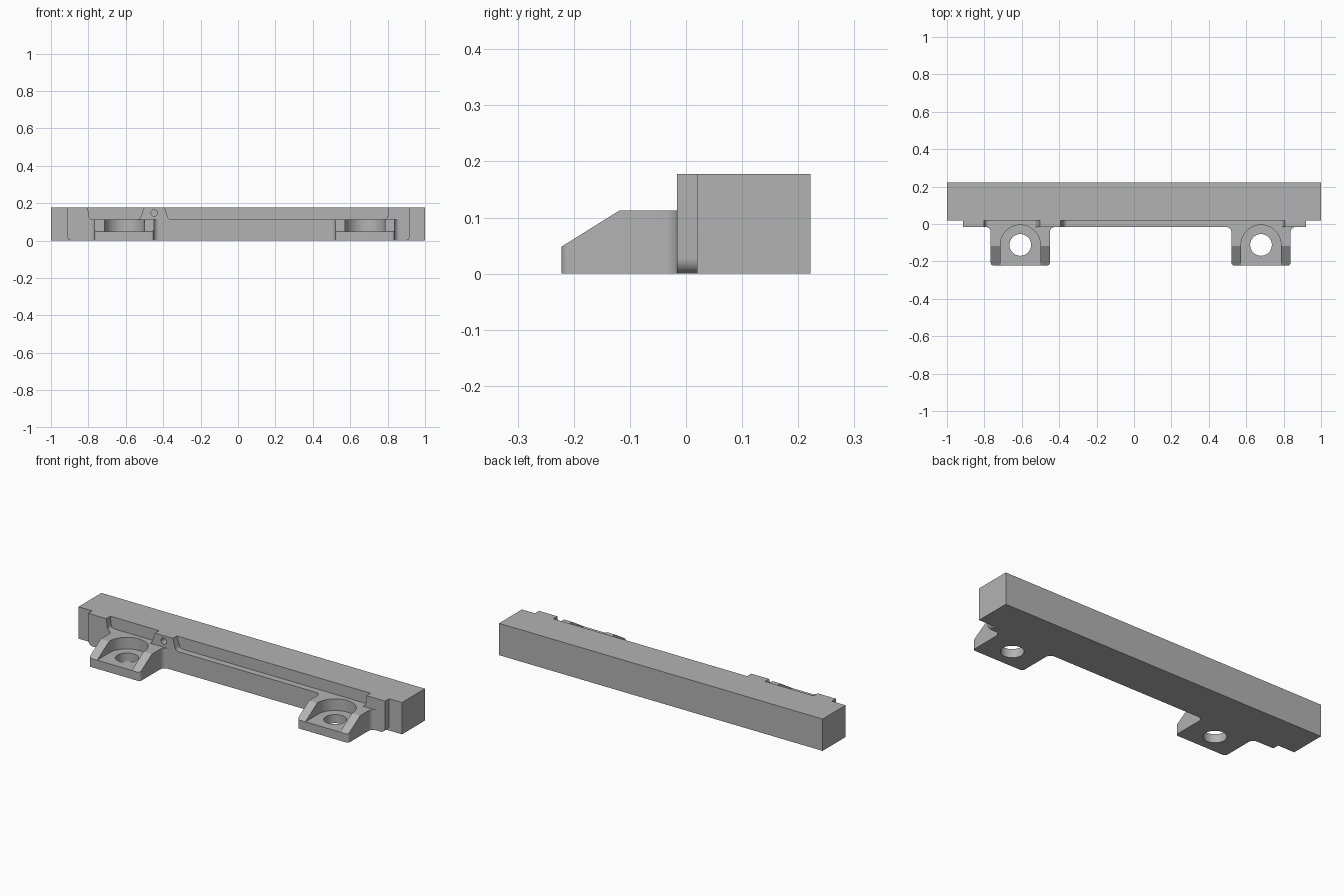
import bpy, bmesh, math
from mathutils import Vector

cube = bpy.data.objects.get("Cube")
if cube:
    bpy.data.objects.remove(cube)

grey = bpy.data.materials.new("plain grey")
grey.use_nodes = True
COLOUR = (0.45, 0.45, 0.45, 1)
grey.diffuse_color = COLOUR
grey.node_tree.nodes["Principled BSDF"].inputs["Base Color"].default_value = COLOUR


def rounded(corners, steps=8):
    """Outline from (x, y, radius) corners, each rounded by an arc."""
    out = []
    for i, (x, y, r) in enumerate(corners):
        p = Vector((x, y))
        if r == 0:
            out.append(p)
            continue
        a = (Vector(corners[i - 1][:2]) - p).normalized()
        b = (Vector(corners[(i + 1) % len(corners)][:2]) - p).normalized()
        half = a.angle(b) / 2
        centre = p + (a + b).normalized() * (r / math.sin(half))
        start = p + a * (r / math.tan(half)) - centre
        end = p + b * (r / math.tan(half)) - centre
        sweep = math.pi - 2 * half
        for k in range(steps + 1):
            t = k / steps
            out.append(centre + (start * math.sin((1 - t) * sweep)
                                 + end * math.sin(t * sweep)) / math.sin(sweep))
    return out


def circle(x, y, r, n=40):
    return [Vector((x + r * math.cos(k * math.tau / n), y + r * math.sin(k * math.tau / n)))
            for k in range(n)]


def prism(name, outline, axis, low, high):
    """Extrude a 2D outline along the given axis."""
    place = {"x": lambda p, d: (d, p[0], p[1]),
             "y": lambda p, d: (p[0], d, p[1]),
             "z": lambda p, d: (p[0], p[1], d)}[axis]
    bm = bmesh.new()
    face = bm.faces.new([bm.verts.new(place(p, low)) for p in outline])
    ext = bmesh.ops.extrude_face_region(bm, geom=[face])
    moved = [v for v in ext["geom"] if isinstance(v, bmesh.types.BMVert)]
    bmesh.ops.translate(bm, verts=moved, vec=Vector(place((0, 0), high - low)))
    bmesh.ops.recalc_face_normals(bm, faces=bm.faces)
    mesh = bpy.data.meshes.new(name)
    bm.to_mesh(mesh)
    bm.free()
    mesh.materials.append(grey)
    ob = bpy.data.objects.new(name, mesh)
    bpy.context.collection.objects.link(ob)
    return ob


def combine(target, tool, operation):
    """Apply a boolean and discard the tool."""
    mod = target.modifiers.new("bool", "BOOLEAN")
    mod.operation, mod.object, mod.solver = operation, tool, "EXACT"
    bpy.context.view_layer.objects.active = target
    bpy.ops.object.modifier_apply(modifier=mod.name)
    bpy.data.objects.remove(tool)


TOP, LEDGE, FLOOR = 0.178, 0.113, 0.048
FRONT, FACE, STEP, BACK = -0.222, -0.016, 0.02, 0.222
INSIDE = 0.06

# Long rear bar
bar = prism("mounting_bar", [(-1, STEP), (1, STEP), (1, BACK), (-1, BACK)], "z", 0, TOP)

# Front plate with rounded lower corners and two top recesses
plate = prism("front_plate", rounded([(-0.915, 0, 0.028), (0.92, 0, 0.028),
                                      (0.92, TOP, 0), (-0.915, TOP, 0)]), "y", FACE, INSIDE)
for left, left_low, right_low, right in ((-0.803, -0.795, -0.525, -0.502),
                                         (-0.392, -0.372, 0.798, 0.806)):
    recess = prism("recess_cutter", rounded([
        (left, TOP + 0.02, 0), (left, TOP, 0), (left_low, LEDGE, 0.02),
        (right_low, LEDGE, 0.02), (right, TOP, 0), (right, TOP + 0.02, 0)]),
        "y", FACE - 0.05, STEP)
    combine(plate, recess, "DIFFERENCE")
combine(bar, plate, "UNION")

# Two mounting ears with sloped fronts, filleted roots and open counterbores
HALF, ROOT, HOLE_Y, BORE = 0.158, 0.045, -0.112, 0.107
for x in (-0.608, 0.679):
    a, b = x - HALF, x + HALF
    ear = prism("mounting_ear", rounded([
        (a, FRONT, 0.015), (b, FRONT, 0.015), (b, FACE, 0.028), (b + ROOT, FACE, 0),
        (b + ROOT, INSIDE, 0), (a - ROOT, INSIDE, 0), (a - ROOT, FACE, 0),
        (a, FACE, 0.028)]), "z", 0, LEDGE)
    slope = prism("slope_cutter", [(-0.302, -0.002), (-0.038, 0.163), (-0.302, 0.163)],
                  "x", a - 0.1, b + 0.1)
    combine(ear, slope, "DIFFERENCE")
    combine(bar, ear, "UNION")
    arch = [Vector((x + BORE * math.cos(k * math.pi / 24), HOLE_Y + BORE * math.sin(k * math.pi / 24)))
            for k in range(25)]
    arch += [Vector((x - BORE, FRONT - 0.05)), Vector((x + BORE, FRONT - 0.05))]
    combine(bar, prism("counterbore_cutter", arch, "z", FLOOR, 0.16), "DIFFERENCE")
    combine(bar, prism("hole_cutter", circle(x, HOLE_Y, 0.058), "z", -0.05, 0.16), "DIFFERENCE")

# Small pin hole in the post between the recesses
combine(bar, prism("pin_cutter", circle(-0.448, 0.147, 0.017, 24), "y", FACE - 0.05, INSIDE + 0.03),
        "DIFFERENCE")

# Keep flat faces crisp and curves smooth
bpy.ops.object.select_all(action="DESELECT")
bar.select_set(True)
bpy.context.view_layer.objects.active = bar
bpy.ops.object.shade_smooth_by_angle(angle=math.radians(25))
